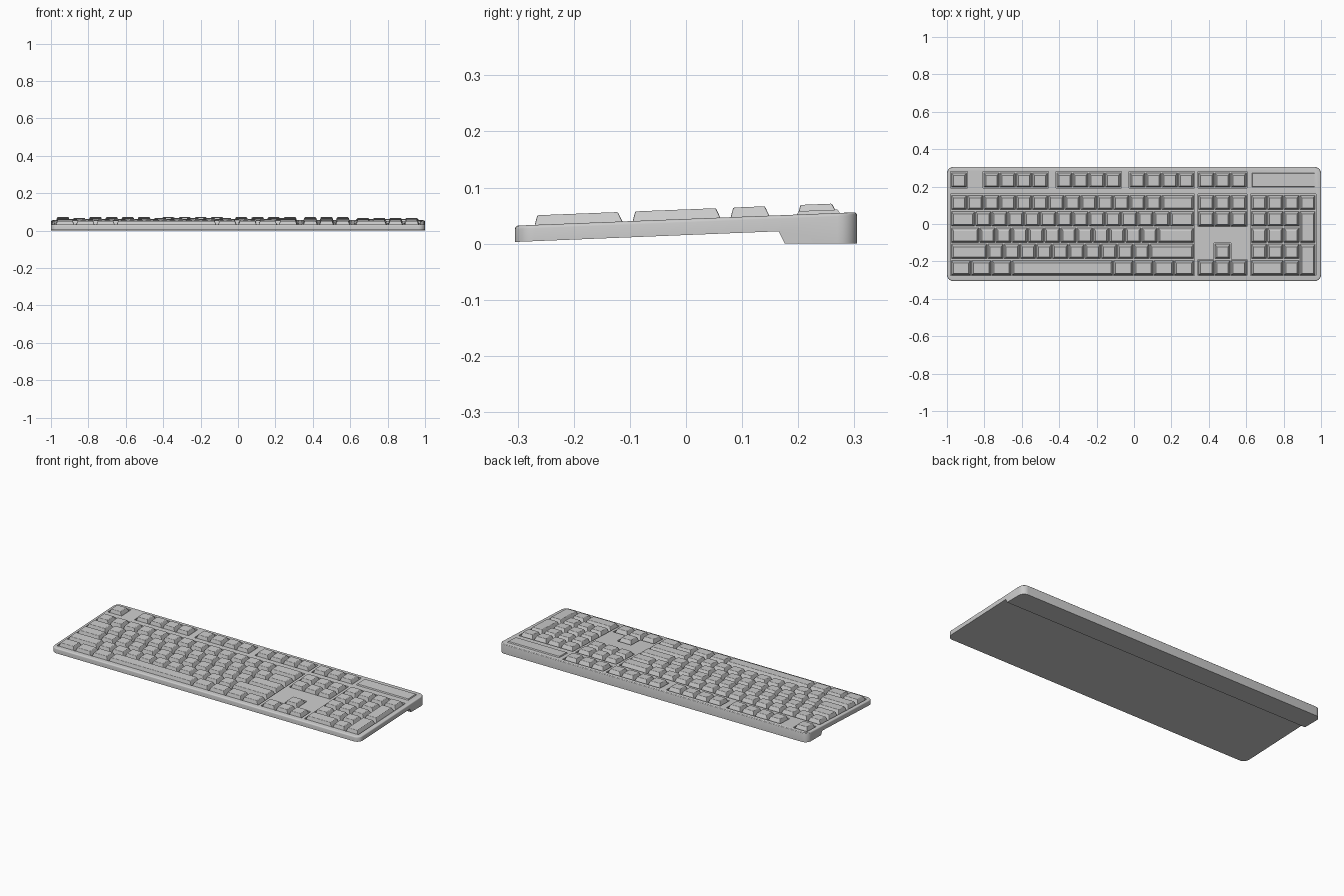
import bpy, bmesh
from mathutils import Vector

if "Cube" in bpy.data.objects:
    bpy.data.objects.remove(bpy.data.objects["Cube"])

U, V = 0.0867, 0.0873          # key pitch across and in depth
X0, Y0 = -0.979, -0.274        # front left corner of the key field
YF = 0.195                     # front of the function row
NAV, PAD = 15.25, 18.5         # cluster starts, in key units


def surf(y):
    """Height of the sloping case top."""
    return 0.032 + 0.0393 * (y + 0.305)


def row_y(r):
    return YF if r == 5 else Y0 + r * V


def finish(name, bm, smooth=False):
    bmesh.ops.recalc_face_normals(bm, faces=bm.faces)
    me = bpy.data.meshes.new(name)
    bm.to_mesh(me)
    bm.free()
    ob = bpy.data.objects.new(name, me)
    bpy.context.collection.objects.link(ob)
    if smooth:
        bpy.ops.object.select_all(action='DESELECT')
        bpy.context.view_layer.objects.active = ob
        ob.select_set(True)
        bpy.ops.object.shade_smooth_by_angle()
    return ob


def add_frustum(bm, base, top, low, high):
    """Block between two (x0, x1, y0, y1) rectangles, offset from the case top."""
    rings = []
    for (x0, x1, y0, y1), h in ((base, low), (top, high)):
        rings.append([bm.verts.new((x, y, surf(y) + h))
                      for x, y in ((x0, y0), (x1, y0), (x1, y1), (x0, y1))])
    a, b = rings
    bm.faces.new(a[::-1])
    bm.faces.new(b)
    for i in range(4):
        j = (i + 1) % 4
        bm.faces.new((a[i], a[j], b[j], b[i]))


def cell(u, r, w, d):
    x, y = X0 + u * U, row_y(r)
    return x, x + w * U, y, y + d * V


def inset(c, side, front, back):
    return c[0] + side, c[1] - side, c[2] + front, c[3] - back


def key_group(name, keys):
    """keys: (column, row, width, depth) in key units."""
    bm = bmesh.new()
    for k in keys:
        c = cell(*k)
        add_frustum(bm, inset(c, 0.002, 0.001, 0.008),
                    inset(c, 0.013, 0.009, 0.022), -0.0125, 0.017)
    ob = finish(name, bm)
    bev = ob.modifiers.new("soft_edges", 'BEVEL')
    bev.width = 0.002
    bev.segments = 2
    return ob


def run(start, r, widths):
    out = []
    for w in widths:
        out.append((start, r, w, 1))
        start += w
    return out


# Case: wedge side profile with a raised rear foot, extruded across
profile = [(-0.305, 0.003), (0.165, 0.022), (0.176, 0.0), (0.305, 0.0),
           (0.305, surf(0.305)), (-0.305, surf(-0.305))]
bm = bmesh.new()
f = bm.faces.new([bm.verts.new((-1, y, z)) for y, z in profile])
ext = bmesh.ops.extrude_face_region(bm, geom=[f])
bmesh.ops.translate(bm, vec=Vector((2, 0, 0)),
                    verts=[g for g in ext['geom'] if isinstance(g, bmesh.types.BMVert)])
bmesh.ops.recalc_face_normals(bm, faces=bm.faces)
corners = [e for e in bm.edges
           if abs((e.verts[0].co - e.verts[1].co).normalized().z) > 0.99]
bmesh.ops.bevel(bm, geom=corners, offset=0.035, segments=6, profile=0.5, affect='EDGES')
bm.normal_update()
top = max((f for f in bm.faces if f.normal.z > 0.9), key=lambda f: f.calc_area())
bmesh.ops.bevel(bm, geom=list(top.edges), offset=0.006, segments=3, profile=0.5,
                affect='EDGES')
case = finish("case", bm, smooth=True)

# Key wells sunk into the case top
wells = [(0, 5, 1, 1), (2, 5, 4, 1), (6.5, 5, 4, 1), (11, 5, 4, 1), (NAV, 5, 3, 1),
         (0, 0, 15, 5), (NAV, 3, 3, 2), (NAV + 1, 1, 1, 1), (NAV, 0, 3, 1),
         (PAD, 0, 4, 5)]
bm = bmesh.new()
for w in wells:
    r = inset(cell(*w), -0.002, -0.002, 0.002)
    add_frustum(bm, r, r, -0.013, 0.03)
cutter = finish("well_cutter", bm)
cutter.hide_render = True
cutter.hide_set(True)
cut = case.modifiers.new("key_wells", 'BOOLEAN')
cut.operation = 'DIFFERENCE'
cut.solver = 'EXACT'
cut.use_self = True
cut.object = cutter

# Function row
key_group("function_keys", [(0, 5, 1, 1)] + run(2, 5, [1] * 4)
          + run(6.5, 5, [1] * 4) + run(11, 5, [1] * 4))

# Main typing block, top row to bottom row
key_group("main_keys", run(0, 4, [1] * 13 + [2])
          + run(0, 3, [1.5] + [1] * 12 + [1.5])
          + run(0, 2, [1.75] + [1] * 11 + [2.25])
          + run(0, 1, [2.25] + [1] * 10 + [2.75])
          + run(0, 0, [1.25] * 3 + [6.25] + [1.25] * 4))

# Navigation and arrow clusters
key_group("navigation_keys", [k for r in (3, 4, 5) for k in run(NAV, r, [1] * 3)])
key_group("arrow_keys", run(NAV, 0, [1] * 3) + [(NAV + 1, 1, 1, 1)])

# Number pad with two double-height keys
key_group("number_pad_keys", run(PAD, 4, [1] * 4)
          + [k for r in (1, 2, 3) for k in run(PAD, r, [1] * 3)]
          + run(PAD, 0, [2, 1]) + [(PAD + 3, 2, 1, 2), (PAD + 3, 0, 1, 2)])

# Raised indicator panel above the number pad
bm = bmesh.new()
c = cell(PAD, 5, 4, 1)
add_frustum(bm, inset(c, 0.004, 0, 0.006), inset(c, 0.008, 0.006, 0.012), -0.004, 0.006)
finish("indicator_panel", bm)
